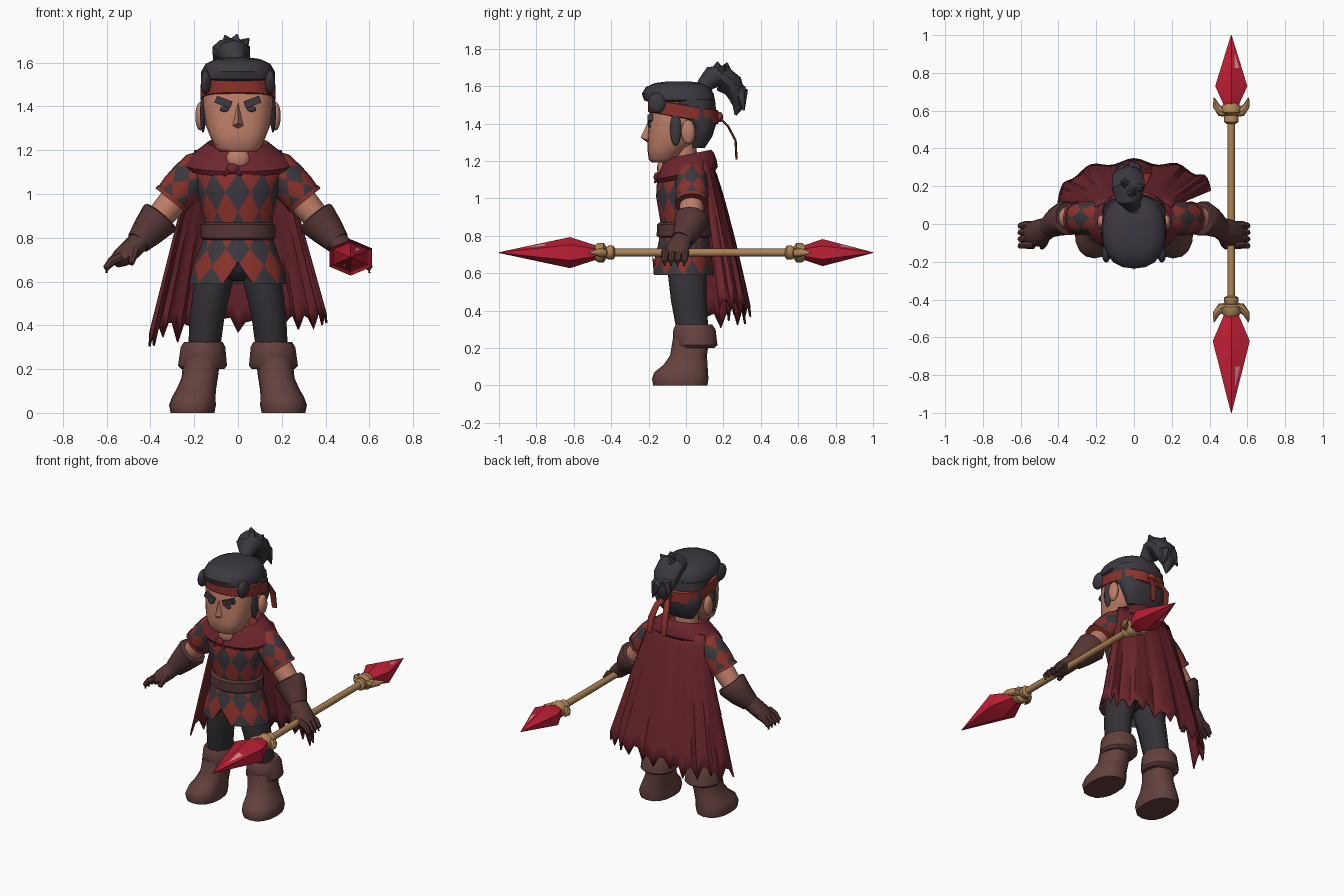
import bpy, bmesh, math, random
from mathutils import Vector, Matrix

if "Cube" in bpy.data.objects:
    bpy.data.objects.remove(bpy.data.objects["Cube"])
random.seed(4)
parts = []


def material(name, *rgb):
    m = bpy.data.materials.new(name)
    m.use_nodes = True
    m.diffuse_color = (*rgb, 1)
    m.node_tree.nodes["Principled BSDF"].inputs["Base Color"].default_value = (*rgb, 1)
    return m


SKIN = material("skin", .52, .21, .14)
BLACK = material("charcoal", .045, .04, .05)
PANTS = material("dark trousers", .034, .031, .037)
RED = material("cloth red", .26, .032, .025)
CAPE = material("wine red", .15, .019, .026)
BOOT = material("boot brown", .125, .053, .047)
GLOVE = material("glove brown", .09, .037, .034)
GOLD = material("brass", .42, .23, .09)
GEM = material("crystal red", .52, .014, .035)
SHINE = material("crystal glint", .66, .24, .27)


def finish(bm, name, *mats):
    bmesh.ops.recalc_face_normals(bm, faces=bm.faces)
    me = bpy.data.meshes.new(name)
    bm.to_mesh(me)
    bm.free()
    for m in mats:
        me.materials.append(m)
    ob = bpy.data.objects.new(name, me)
    bpy.context.collection.objects.link(ob)
    parts.append(ob)
    return ob


def loft(name, rings, mats, n=16, flat=True, p=1, slope=0, caps=True, checker=None):
    """Skin rings (x, y, z, rx, ry); flat keeps them level, otherwise they follow the path."""
    bm = bmesh.new()
    pts = [Vector(r[:3]) for r in rings]
    leans = abs((pts[-1] - pts[0]).normalized().x) > .5
    rows = []
    for k, (c, r) in enumerate(zip(pts, rings)):
        side, fore = Vector((1, 0, 0)), Vector((0, 1, slope))
        if not flat:
            t = (pts[min(k + 1, len(pts) - 1)] - pts[max(k - 1, 0)]).normalized()
            side = t.cross(Vector((0, 0, 1))) if leans else side - t * t.x
            side.normalize()
            fore = side.cross(t)
        row = []
        for i in range(n):
            s, co = math.sin(math.tau * i / n), math.cos(math.tau * i / n)
            s, co = math.copysign(abs(s) ** p, s), math.copysign(abs(co) ** p, co)
            row.append(bm.verts.new(c + side * r[3] * s - fore * r[-1] * co))
        rows.append(row)
    for j in range(len(rows) - 1):
        for i in range(n):
            a, b = rows[j][i], rows[j][(i + 1) % n]
            d, c = rows[j + 1][i], rows[j + 1][(i + 1) % n]
            if checker is None:
                bm.faces.new((a, b, c, d))
            else:
                # Split cells so the triangles join into diamonds
                even = (i + j + checker) % 2 == 0
                tris = [(a, b, d), (b, c, d)] if even else [(a, c, d), (a, b, c)]
                for k, tri in enumerate(tris):
                    bm.faces.new(tri).material_index = (i + k + 1) % 2
    if caps:
        bm.faces.new(rows[0])
        bm.faces.new(rows[-1])
    return finish(bm, name, *mats)


def level(z, rx, front, back, x=0):
    return (x, (front + back) / 2, z, rx, (back - front) / 2)


def ball(name, at, size, mat, turn=0, box=False):
    bm = bmesh.new()
    if box:
        bmesh.ops.create_cube(bm, size=2)
    else:
        bmesh.ops.create_uvsphere(bm, u_segments=14, v_segments=9, radius=1)
    bm.transform(Matrix.Translation(at) @ Matrix.Rotation(turn, 4, 'Y') @ Matrix.Diagonal((*size, 1)))
    return finish(bm, name, mat)


# Tunic, skirt and belt
loft("tunic_torso", [(0, -.01, .83, .15, .12), (0, -.01, .92, .165, .135), (0, -.01, 1.01, .185, .15),
     (0, -.005, 1.1, .2, .15), (0, 0, 1.19, .15, .12)], [RED, BLACK], n=20, checker=0)
skirt = loft("tunic_skirt", [(0, -.01, .83, .15, .125), (0, -.01, .75, .175, .14), (0, -.015, .67, .205, .155),
             (0, -.015, .59, .225, .165)], [RED, BLACK], n=20, caps=False, checker=1)
for v in skirt.data.vertices:
    if abs(v.co.x) < .02 and v.co.y < 0 and v.co.z < .6:
        v.co.z = .69
loft("belt", [(0, -.01, z, r, r - .025) for z, r in ((.79, .16), (.8, .172), (.86, .17), (.87, .158))], [GLOVE], n=20)
ball("hips", (0, 0, .69), (.16, .115, .09), PANTS)

# Limbs, built once for each side
for s, tag in ((1, "left"), (-1, "right")):
    def path(*rings):
        return [(s * r[0], *r[1:]) for r in rings]

    loft(tag + "_trouser_leg", [level(.29, .073, -.05, .12, s * .155), level(.45, .08, -.08, .11, s * .14),
         level(.62, .09, -.1, .11, s * .108), level(.72, .08, -.09, .1, s * .09)], [PANTS], n=12)
    loft(tag + "_boot", [level(0, .1, -.175, .115, s * .208), level(.035, .107, -.182, .12, s * .208),
         level(.07, .1, -.17, .118, s * .203), level(.11, .09, -.12, .115, s * .19),
         level(.16, .083, -.085, .112, s * .175), level(.25, .085, -.07, .125, s * .165)], [BOOT], p=.85)
    loft(tag + "_boot_cuff", [level(.2, .098, -.06, .15, s * .162), level(.215, .112, -.07, .168, s * .162),
         level(.3, .102, -.068, .158, s * .16), level(.325, .088, -.055, .14, s * .158)], [BOOT])
    loft(tag + "_sleeve", path((.13, .025, 1.14, .07), (.18, .03, 1.11, .088), (.225, .03, 1.065, .09),
         (.265, .03, 1.02, .09), (.302, .03, .975, .085)), [RED, BLACK], n=12, flat=False, checker=0)
    loft(tag + "_sleeve_hem", path((.295, .03, .985, .09), (.307, .03, .97, .09)), [RED], n=12, flat=False)
    loft(tag + "_arm", path((.26, .03, 1.02, .06), (.31, .03, .95, .066), (.37, .03, .88, .06)), [SKIN], n=12, flat=False)
    loft(tag + "_glove_cuff", path((.35, .032, .9, .086), (.36, .03, .888, .095), (.41, .01, .83, .078),
         (.455, -.02, .778, .058)), [GLOVE], n=12, flat=False)
    loft(tag + "_palm", path((.445, -.015, .79, .055, .05), (.485, -.035, .75, .065, .048),
         (.53, -.055, .71, .07, .045), (.56, -.065, .69, .055, .03)), [GLOVE], n=12, flat=False)
    for k in range(4):
        y = -.005 - k * .035
        loft(f"{tag}_finger_{k + 1}", path((.53, y, .715, .022), (.575, y, .695, .021), (.602, y - .005, .662, .016),
             (.6, y - .005, .64, .008)), [GLOVE], n=8, flat=False)
    loft(tag + "_thumb", path((.465, -.05, .765, .026), (.478, -.1, .725, .024), (.488, -.125, .68, .012)),
         [GLOVE], n=8, flat=False)

    # Ears, brows, eyes and hair beside the face
    ball(tag + "_ear", (s * .172, .012, 1.355), (.024, .038, .065), SKIN)
    ball(tag + "_eyebrow", (s * .066, -.192, 1.42), (.038, .015, .017), BLACK, turn=-s * .35, box=True)
    ball(tag + "_eye", (s * .062, -.194, 1.388), (.022, .009, .013), BLACK)
    ball(tag + "_sideburn", (s * .16, -.055, 1.37), (.014, .03, .09), BLACK)
    ball(tag + "_fringe_lock", (s * .147, -.155, 1.51), (.024, .05, .055), BLACK)

# Head
loft("neck", [(0, 0, 1.1, .075, .065), (0, -.01, 1.3, .075, .065)], [SKIN])
ball("throat", (0, -.125, 1.16), (.055, .03, .05), SKIN)
loft("face", [level(1.193, .08, -.185, -.07), level(1.21, .105, -.2, -.05), level(1.27, .13, -.207, .0),
     level(1.32, .15, -.205, .08), level(1.4, .162, -.2, .12), level(1.46, .163, -.195, .14),
     level(1.55, .15, -.17, .12)], [SKIN], n=20, p=.75)
bm = bmesh.new()
corners = [(0, -.198, 1.42), (0, -.243, 1.325), (.03, -.195, 1.31), (-.03, -.195, 1.31), (0, -.2, 1.295)]
bridge, tip, wing_l, wing_r, base = [bm.verts.new(c) for c in corners]
for f in ((bridge, tip, wing_l), (bridge, wing_r, tip), (tip, base, wing_l), (tip, wing_r, base)):
    bm.faces.new(f)
finish(bm, "nose", SKIN)

# Hair, headband and ponytail
loft("back_hair", [level(1.27, .1, .03, .1), level(1.33, .145, .03, .14), level(1.4, .166, .0, .162),
     level(1.43, .168, -.1, .165), level(1.53, .168, -.12, .155)], [BLACK], p=.85)
loft("top_hair", [level(1.515, .155, -.2, .15), level(1.525, .17, -.225, .155), level(1.56, .168, -.236, .148),
     level(1.595, .148, -.215, .125), level(1.617, .1, -.165, .08), level(1.625, .04, -.1, .02)], [BLACK], n=20, p=.85)
loft("headband", [(0, -.015, z, r, r + .017) for z, r in ((1.428, .165), (1.432, .172), (1.498, .172), (1.503, .165))],
     [RED], n=20, p=.8, slope=-.17)
ball("headband_knot", (.01, .178, 1.435), (.03, .02, .028), RED)
for s, tag in ((1, "left"), (-1, "right")):
    loft(tag + "_headband_tail", [(.01, .175, 1.435, .016, .006), (s * .035 + .02, .225, 1.385, .022, .006),
         (s * .05 + .02, .265, 1.31, .024, .006), (s * .05 + .03, .27, 1.21, .02, .006)], [RED], n=6, flat=False)
loft("hair_tie", [(0, .08, 1.565, .05), (0, .1, 1.6, .048)], [RED], n=12, flat=False)
loft("ponytail", [(0, .08, 1.56, .04), (-.01, .105, 1.61, .045), (-.025, .14, 1.648, .075, .06),
     (-.03, .19, 1.655, .09, .062), (-.03, .245, 1.61, .088, .06), (-.03, .275, 1.54, .065, .045),
     (-.03, .28, 1.49, .035, .03), (-.03, .265, 1.445, .006)], [BLACK], n=10, flat=False)
for k, (x, y, z) in enumerate(((.05, .2, 1.71), (-.06, .22, 1.725), (-.005, .17, 1.73), (-.09, .3, 1.5), (.03, .31, 1.47))):
    loft(f"ponytail_tuft_{k + 1}", [(-.025, .19, 1.62, .05), ((x - .025) / 2, y - .01, (z + 1.64) / 2, .04), (x, y, z, .004)],
         [BLACK], n=6, flat=False)

# Cowl with its knot
loft("cowl", [(0, .0, 1.11, .225, .15), (0, .005, 1.135, .25, .165), (0, .01, 1.17, .225, .155),
     (0, .01, 1.215, .165, .14), (0, .01, 1.235, .14, .125), (0, .01, 1.2, .11, .095)], [CAPE], n=20, slope=.2, caps=False)
ball("cowl_knot", (-.025, -.155, 1.115), (.03, .018, .024), CAPE)
for s in (1, -1):
    loft("cowl_knot_end", [(-.025, -.155, 1.115, .012), (-.025 + s * .04, -.165, 1.085, .006)], [CAPE], n=6, flat=False)

# Cape: a curved, folded sheet with a torn hem
bm = bmesh.new()
cols, steps = 36, 10
grid = []
for i in range(cols + 1):
    u = 2 * i / cols - 1
    hem = .39 + .04 * u + (.035 if i % 3 else -.035) + random.uniform(-.02, .02)
    line = []
    for j in range(steps + 1):
        v = j / steps
        edge = .09 + (.05 + .05 * u) * v
        back = .135 + .2 * v ** .8
        bow = math.cos(u * math.pi / 2) ** .8 if abs(u) < 1 else 0
        y = edge + (back - edge) * bow + .014 * v * math.cos(u * 16)
        line.append(bm.verts.new(((.2 + .21 * v) * math.sin(u * 1.5), y, 1.2 - v * (1.2 - hem))))
    grid.append(line)
for a, b in zip(grid, grid[1:]):
    for j in range(steps):
        bm.faces.new((a[j], b[j], b[j + 1], a[j + 1]))
cape = finish(bm, "cape", CAPE)
cape.modifiers.new("thickness", 'SOLIDIFY').thickness = .01

# Staff with a crystal, collar and horns at each end
SX, SZ = .515, .71
loft("staff_shaft", [(SX, -.45, SZ, .021), (SX, .6, SZ, .021)], [GOLD], n=10, flat=False)
for tag, d, y0, wide, end, r in (("front", -1, -.4, -.62, -1, .1), ("rear", 1, .55, .73, 1, .087)):
    loft(tag + "_collar", [(SX, y0 + d * o, SZ, q) for o, q in
         ((-.02, .024), (-.01, .038), (.015, .038), (.025, .03), (.04, .052), (.07, .052), (.1, .03))],
         [GOLD], n=12, flat=False)
    for s in (1, -1):
        loft(tag + "_horn", [(SX + s * a, y0 + d * o, SZ, q) for a, o, q in
             ((.02, .045, .028), (.055, .045, .026), (.08, .075, .018), (.092, .12, .003))], [GOLD], n=8, flat=False)
    gem = loft(tag + "_crystal", [(SX, y0 + d * .04, SZ, .025), (SX, wide, SZ, r * 1.13, r * .83),
               (SX, end, SZ, .002)], [GEM], n=6, flat=False)
    # Glints lie on two opposite long facets
    bm = bmesh.new()
    for f in gem.data.polygons:
        c = f.center
        if (c.y - wide) * d > 0 and abs(c.z - SZ) > .01 and (c.x - SX) * (c.z - SZ) > 0:
            bm.faces.new([bm.verts.new(c + (gem.data.vertices[i].co - c) * .3 + f.normal * .003) for i in f.vertices])
    finish(bm, tag + "_crystal_glints", SHINE)

bpy.ops.object.select_all(action='DESELECT')
for ob in parts:
    ob.select_set(True)
bpy.context.view_layer.objects.active = parts[0]
bpy.ops.object.shade_smooth_by_angle(angle=math.radians(42))
